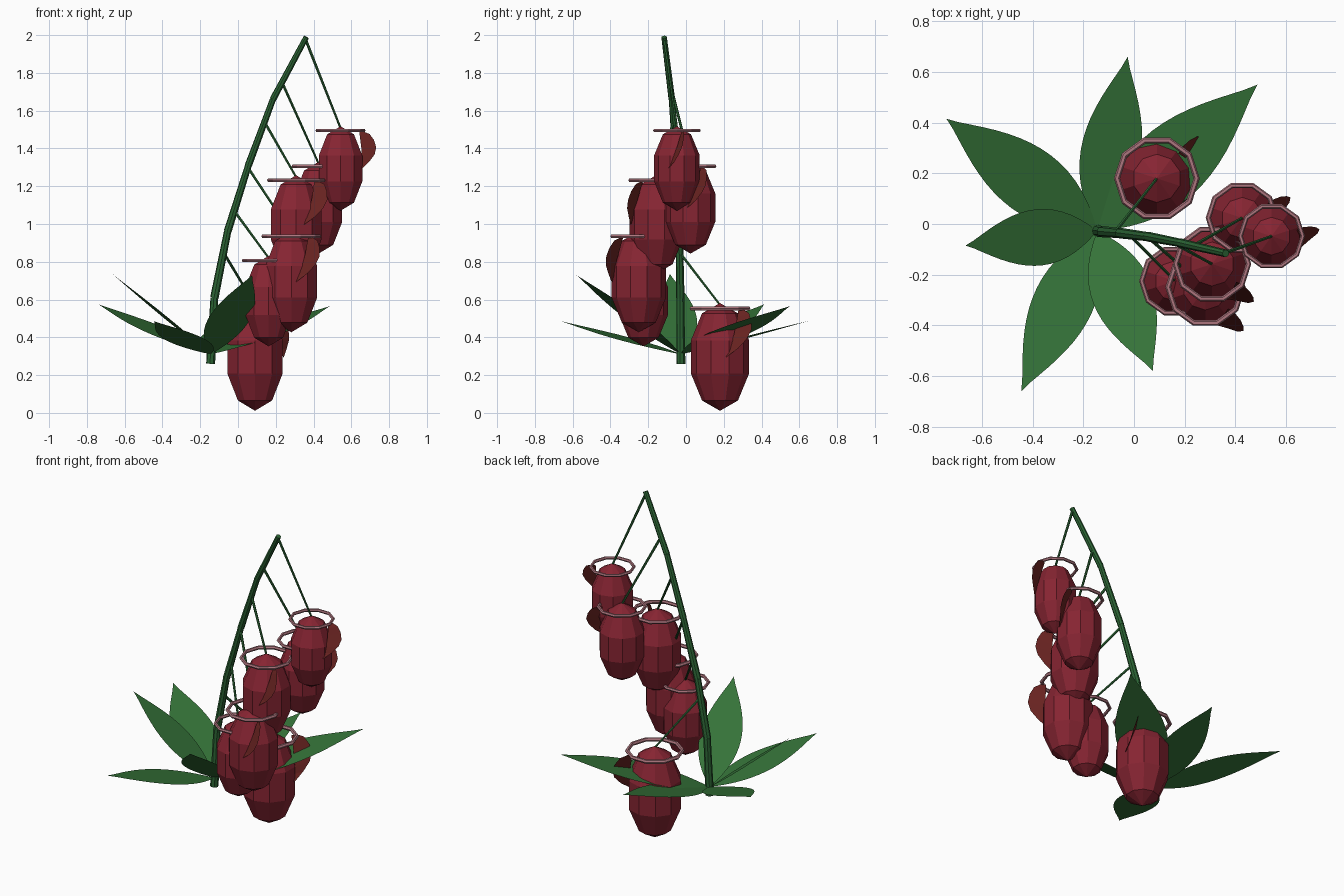
import bpy
from math import sin, cos, pi, radians
from mathutils import Vector

if "Cube" in bpy.data.objects:
    bpy.data.objects.remove(bpy.data.objects["Cube"])


def material(name, color):
    m = bpy.data.materials.new(name)
    m.use_nodes = True
    rgba = (*color, 1)
    m.diffuse_color = rgba
    m.node_tree.nodes["Principled BSDF"].inputs["Base Color"].default_value = rgba
    return m


STEM = material("stem green", (0.025, 0.13, 0.035))
LEAF = material("leaf green", (0.035, 0.17, 0.04))
RED = material("bell red", (0.24, 0.018, 0.032))
PETAL = material("petal dark red", (0.15, 0.018, 0.016))
PINK = material("rim pink", (0.42, 0.18, 0.21))


def finish(obj, name, mat):
    obj.name = name
    obj.data.materials.append(mat)
    return obj


def mesh_object(name, verts, faces, mat):
    me = bpy.data.meshes.new(name)
    me.from_pydata(verts, [], faces)
    obj = bpy.data.objects.new(name, me)
    bpy.context.collection.objects.link(obj)
    return finish(obj, name, mat)


def rod(name, a, b, r1, r2, sides, mat):
    a, b = Vector(a), Vector(b)
    d = b - a
    bpy.ops.mesh.primitive_cone_add(vertices=sides, radius1=r1, radius2=r2,
                                    depth=d.length, location=(a + b) / 2,
                                    rotation=d.to_track_quat('Z', 'Y').to_euler())
    return finish(bpy.context.object, name, mat)


def strip(name, left, right, mat):
    # Blade spanned between two matching edges
    n = len(left)
    faces = [(i, i + 1, n + i + 1, n + i) for i in range(n - 1)]
    return mesh_object(name, left + right, faces, mat)


# Arching stem in overlapping segments
path = [(-0.145, -0.027, 0.26), (-0.125, -0.03, 0.61), (-0.055, -0.036, 0.96),
        (0.055, -0.05, 1.31), (0.185, -0.075, 1.66), (0.362, -0.116, 1.99)]
for i, (a, b) in enumerate(zip(path, path[1:])):
    r = 0.024 - 0.0015 * i
    rod(f"stem_segment_{i + 1}", a, b, r, r - 0.003, 8, STEM)


def stem_point(z):
    for a, b in zip(path, path[1:]):
        if z <= b[2]:
            return Vector(a).lerp(Vector(b), (z - a[2]) / (b[2] - a[2]))
    return Vector(path[-1])


# Flat pointed leaves spreading from the base
root = Vector((-0.145, -0.027, 0.31))
tips = [(-0.74, 0.415, 0.575), (-0.665, -0.085, 0.735), (-0.445, -0.66, 0.485),
        (0.075, -0.58, 0.73), (0.487, 0.55, 0.565), (-0.025, 0.66, 0.49)]
for i, tip in enumerate(tips):
    d = Vector(tip) - root
    side = Vector((-d.y, d.x, 0)).normalized()
    half = 0.165 * d.length
    left, right = [], []
    for k in range(17):
        t = k / 16
        w = half * t * (1 - t) ** 1.25 / 0.213
        p = root + d * t
        left.append(p + side * w)
        right.append(p - side * w)
    strip(f"leaf_{i + 1}", left, right, LEAF)


# Side petal: outer edge bulges away, inner edge stays within the bell
# (angle offset, radius, drop), all in units of the bell radius
OUTER = [(8, 1.0, 0.05), (6, 1.25, 0.15), (3, 1.42, 0.4), (0, 1.5, 0.7),
         (-5, 1.42, 1.0), (-13, 1.2, 1.3), (-30, 0.97, 1.58)]
INNER = [(6, 0.8, 0.05), (0, 0.82, 0.3), (-6, 0.85, 0.6), (-12, 0.88, 0.85),
         (-18, 0.9, 1.1), (-24, 0.9, 1.35), (-31, 0.94, 1.6)]


def petal_edge(shape, x, y, z, r, ang):
    return [Vector((x + r * q * cos(radians(ang + off)),
                    y + r * q * sin(radians(ang + off)), z - r * drop))
            for off, q, drop in shape]


# Hanging bells: x, y, rim height, radius, petal angle, stalk height on stem
bells = [(0.09, 0.18, 0.553, 0.162, 43, 0.85), (0.162, -0.225, 0.807, 0.136, -40, 1.07),
         (0.282, -0.25, 0.935, 0.152, -49, 1.30), (0.308, -0.158, 1.232, 0.148, -42, 1.54),
         (0.427, 0.024, 1.305, 0.138, 23, 1.75), (0.543, -0.048, 1.495, 0.127, 8, 1.98)]
for i, (x, y, rim, r, ang, hang) in enumerate(bells):
    n = i + 1
    half = 1.76 * r
    mid = rim - 0.9 * half
    bpy.ops.mesh.primitive_uv_sphere_add(segments=10, ring_count=5, radius=1,
                                         location=(x, y, mid))
    bpy.context.object.scale = (r, r, half)
    finish(bpy.context.object, f"bell_{n}", RED)
    bpy.ops.mesh.primitive_torus_add(major_segments=10, minor_segments=6,
                                     major_radius=0.97 * r, minor_radius=0.075 * r,
                                     location=(x, y, rim))
    finish(bpy.context.object, f"bell_rim_{n}", PINK)
    rod(f"bell_stalk_{n}", stem_point(hang), (x, y, mid + half - 0.01),
        0.008, 0.006, 6, STEM)
    strip(f"bell_petal_{n}", petal_edge(OUTER, x, y, rim, r, ang),
          petal_edge(INNER, x, y, rim, r, ang), PETAL)
